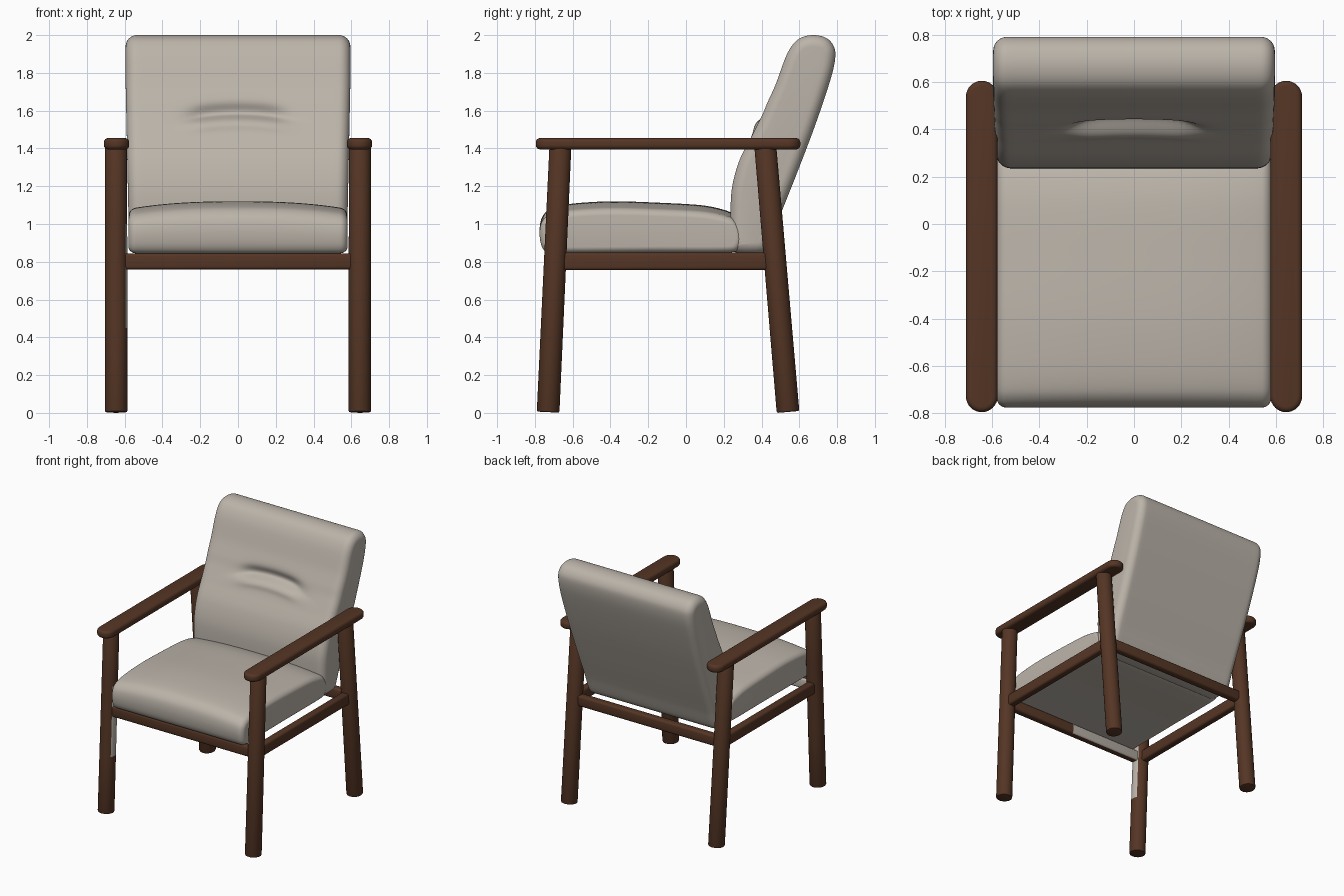
import bpy, bmesh, math
from mathutils import Vector

if "Cube" in bpy.data.objects:
    bpy.data.objects.remove(bpy.data.objects["Cube"])


def material(name, rgb):
    m = bpy.data.materials.new(name)
    m.use_nodes = True
    m.diffuse_color = (*rgb, 1)
    bsdf = m.node_tree.nodes["Principled BSDF"]
    bsdf.inputs["Base Color"].default_value = (*rgb, 1)
    bsdf.inputs["Roughness"].default_value = 0.8
    return m


WOOD = material("dark walnut wood", (0.090, 0.036, 0.018))
FABRIC = material("warm grey fabric", (0.50, 0.455, 0.40))


def finish(name, bm, mats, angle=40):
    bmesh.ops.recalc_face_normals(bm, faces=bm.faces[:])
    me = bpy.data.meshes.new(name)
    bm.to_mesh(me)
    bm.free()
    ob = bpy.data.objects.new(name, me)
    bpy.context.collection.objects.link(ob)
    for m in mats:
        me.materials.append(m)
    bpy.ops.object.select_all(action='DESELECT')
    ob.select_set(True)
    bpy.context.view_layer.objects.active = ob
    bpy.ops.object.shade_smooth_by_angle(angle=math.radians(angle))
    return ob


def cut(bm, axis, value):
    co, no = Vector(), Vector()
    co[axis], no[axis] = value, 1
    bmesh.ops.bisect_plane(bm, geom=bm.verts[:] + bm.edges[:] + bm.faces[:],
                           plane_co=co, plane_no=no)


def paint(bm, rule):
    bm.normal_update()
    for f in bm.faces:
        if rule(f.calc_center_median(), f.normal):
            f.material_index = 1


def leg(name, x, foot, top, stain=False):
    a, b = Vector((x, *foot)), Vector((x, *top))
    bm = bmesh.new()
    bmesh.ops.create_cone(bm, cap_ends=True, segments=32, radius1=0.06,
                          radius2=0.058, depth=(b - a).length)
    rims = [e for e in bm.edges if abs(e.verts[0].co.z - e.verts[1].co.z) < 1e-4]
    bmesh.ops.bevel(bm, geom=rims, offset=0.008, segments=2, affect='EDGES', profile=0.5)
    bm.transform((b - a).to_track_quat('Z', 'Y').to_matrix().to_4x4())
    bmesh.ops.translate(bm, verts=bm.verts[:], vec=(a + b) / 2)
    if stain:   # pale strip on the inner side
        cut(bm, 2, 0.45)
        cut(bm, 2, 1.0)
        paint(bm, lambda c, n: 0.45 < c.z < 1.0 and n.x > 0.85)
    return finish(name, bm, [WOOD, FABRIC])


def rail(name, size, loc, stain=False):
    bm = bmesh.new()
    bmesh.ops.create_cube(bm, size=1)
    bmesh.ops.scale(bm, verts=bm.verts[:], vec=size)
    bmesh.ops.bevel(bm, geom=bm.edges[:], offset=0.016, segments=3,
                    affect='EDGES', profile=0.5)
    bmesh.ops.translate(bm, verts=bm.verts[:], vec=loc)
    if stain:   # pale half on the inner and lower faces
        cut(bm, 0, 0.03)
        paint(bm, lambda c, n: c.x < 0.03 and n.y > 0.3)
    return finish(name, bm, [WOOD, FABRIC])


def armrest(name, x):
    half, y0, y1, n = 0.067, -0.795, 0.605, 16
    bm = bmesh.new()
    ring = []
    for cy, start in ((y1 - half, 0), (y0 + half, math.pi)):
        for i in range(n + 1):
            t = start + math.pi * i / n
            ring.append(bm.verts.new((x + half * math.cos(t), cy + half * math.sin(t), 1.395)))
    base = bm.faces.new(ring)
    ext = bmesh.ops.extrude_face_region(bm, geom=[base])
    bmesh.ops.translate(bm, vec=(0, 0, 0.06),
                        verts=[v for v in ext["geom"] if isinstance(v, bmesh.types.BMVert)])
    rims = [e for e in bm.edges if abs(e.verts[0].co.z - e.verts[1].co.z) < 1e-4]
    bmesh.ops.bevel(bm, geom=rims, offset=0.022, segments=4, affect='EDGES', profile=0.5)
    return finish(name, bm, [WOOD])


def smooth_loop(pts, steps=10):
    """Closed smooth curve through the points."""
    pts = [Vector(p) for p in pts]
    out = []
    for i in range(len(pts)):
        p0, p1, p2, p3 = (pts[(i + k) % len(pts)] for k in (-1, 0, 1, 2))
        m1 = (p2 - p0) * 0.5
        m2 = (p3 - p1) * 0.5
        lim = (p2 - p1).length
        m1 = m1 * min(1, lim / m1.length)
        m2 = m2 * min(1, lim / m2.length)
        for s in range(steps):
            t = s / steps
            out.append(p1 * (2*t**3 - 3*t**2 + 1) + m1 * (t**3 - 2*t**2 + t)
                       + p2 * (3*t**2 - 2*t**3) + m2 * (t**3 - t**2))
    return out


def cushion(name, profile, half, r, shape):
    """Side profile (y, z), clockwise, swept across x with rounded ends."""
    loop = smooth_loop(profile)
    count = len(loop)
    inward = []
    for i in range(count):
        d = (loop[(i + 2) % count] - loop[i - 2]).normalized()
        inward.append(Vector((d.y, -d.x)))
    stations = []
    for k in range(9):
        a = math.pi / 2 * k / 8
        stations.append((-half + r * (1 - math.cos(a)), r * (1 - math.sin(a))))
    stations = [(-half + r * (1 - math.cos(math.pi / 2 * k / 8)),
                 r * (1 - math.sin(math.pi / 2 * k / 8))) for k in range(9)]
    inner = half - r
    middle = [(-inner + 2 * inner * i / 40, 0) for i in range(1, 40)]
    stations = stations + middle + [(-x, o) for x, o in reversed(stations)]
    bm = bmesh.new()
    rings = []
    for x, off in stations:
        rings.append([bm.verts.new(shape(x, *(p + n * off))) for p, n in zip(loop, inward)])
    for r0, r1 in zip(rings, rings[1:]):
        for i in range(count):
            j = (i + 1) % count
            bm.faces.new((r0[i], r0[j], r1[j], r1[i]))
    bm.faces.new(rings[0])
    bm.faces.new(rings[-1])
    return finish(name, bm, [FABRIC], 60)


# Wooden frame
for side, s in (("left", 1), ("right", -1)):
    x = 0.645 * s
    leg(side + "_front_leg", x, (-0.73, 0.004), (-0.665, 1.41), stain=s < 0)
    leg(side + "_rear_leg", x, (0.54, 0.005), (0.42, 1.41))
    rail(side + "_side_rail", (0.06, 1.15, 0.092), (x, -0.11, 0.802))
    armrest(side + "_armrest", 0.643 * s)
rail("front_rail", (1.26, 0.06, 0.085), (0, -0.695, 0.802), stain=True)
rail("rear_rail", (1.26, 0.06, 0.085), (0, 0.472, 0.802))


# Seat cushion, crowned across its width
def seat_shape(x, y, z):
    lift = max(0, (z - 0.85) / 0.27)
    return (x, y, z - 0.04 * lift * abs(x / 0.58) ** 2.5)


cushion("seat_cushion",
        [(-0.735, 0.85), (-0.765, 0.89), (-0.775, 0.97), (-0.76, 1.04), (-0.71, 1.085),
         (-0.6, 1.108), (-0.4, 1.12), (-0.15, 1.113), (0.1, 1.097), (0.24, 1.06),
         (0.29, 1.0), (0.3, 0.92), (0.27, 0.86), (0.2, 0.848), (-0.2, 0.848), (-0.65, 0.845)],
        0.58, 0.04, seat_shape)


# Back cushion with a pinched crease on its front
def back_shape(x, y, z):
    front_line = 0.39 + (z - 1.55) * 0.52
    if y < front_line + 0.1:
        across = 1 / (1 + (abs(x) / 0.25) ** 8)
        dz = z - (1.585 - 0.35 * x * x)
        crease = math.exp(-(dz / (0.05 if dz > 0 else 0.022)) ** 2)
        roll = math.exp(-((dz + 0.055) / 0.03) ** 2)
        y += across * (0.045 * crease - 0.012 * roll)
    return (x * (0.968 + 0.032 * min(1, (z - 0.85) / 0.9)), y, z)


cushion("back_cushion",
        [(0.27, 0.848), (0.238, 0.88), (0.235, 1.0), (0.242, 1.18), (0.28, 1.33),
         (0.345, 1.46), (0.375, 1.52), (0.405, 1.58), (0.43, 1.64), (0.475, 1.74),
         (0.535, 1.9), (0.59, 1.975), (0.67, 2.0), (0.75, 1.98), (0.79, 1.915),
         (0.775, 1.8), (0.69, 1.54), (0.58, 1.25), (0.48, 1.0), (0.435, 0.88), (0.4, 0.848)],
        0.595, 0.06, back_shape)
